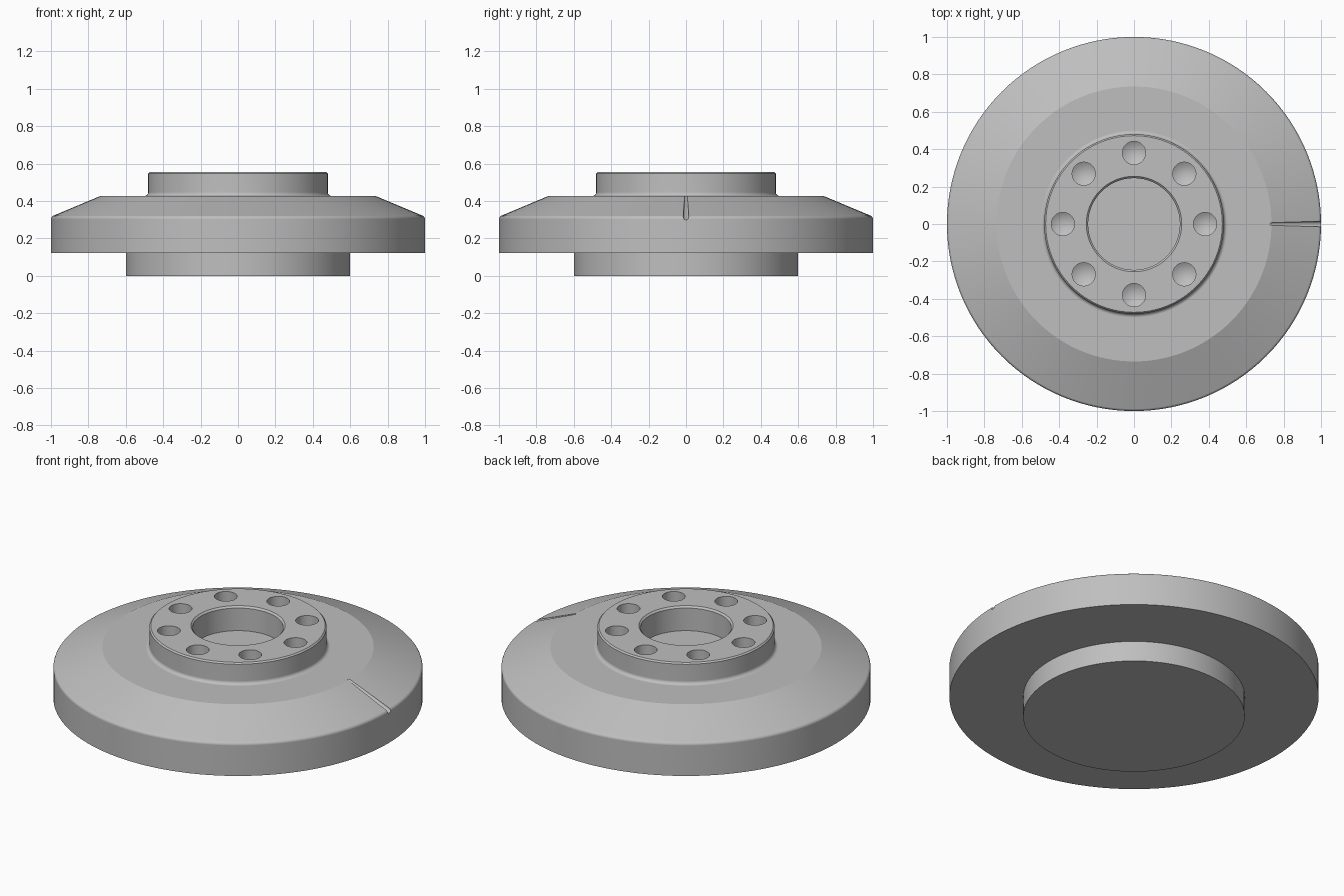
import bpy, bmesh
from math import sin, cos, pi, radians
from mathutils import Vector, Matrix

cube = bpy.data.objects.get("Cube")
if cube:
    bpy.data.objects.remove(cube, do_unlink=True)

metal = bpy.data.materials.new("plain grey metal")
metal.use_nodes = True
grey = (0.52, 0.52, 0.52, 1)
metal.diffuse_color = grey
metal.node_tree.nodes["Principled BSDF"].inputs["Base Color"].default_value = grey


def lathe(name, profile, segments):
    """Closed solid of revolution; profile points with r = 0 become poles."""
    bm = bmesh.new()
    rings = []
    for r, z in profile:
        if r == 0:
            rings.append([bm.verts.new((0, 0, z))] * segments)
        else:
            rings.append([bm.verts.new((r * cos(2 * pi * i / segments),
                                        r * sin(2 * pi * i / segments), z))
                          for i in range(segments)])
    for low, high in zip(rings, rings[1:]):
        for i in range(segments):
            j = (i + 1) % segments
            corners = list(dict.fromkeys((low[i], low[j], high[j], high[i])))
            bm.faces.new(corners)
    bmesh.ops.recalc_face_normals(bm, faces=bm.faces)
    mesh = bpy.data.meshes.new(name)
    bm.to_mesh(mesh)
    bm.free()
    mesh.materials.append(metal)
    obj = bpy.data.objects.new(name, mesh)
    bpy.context.collection.objects.link(obj)
    return obj


def arc(centre, radius, start, end, steps=6):
    angles = [radians(start + (end - start) * i / steps) for i in range(steps + 1)]
    return [(centre[0] + radius * cos(a), centre[1] + radius * sin(a)) for a in angles]


# Stepped disc: lower boss, rim, sloped shoulder, raised hub and blind bore
profile = [(0, 0), (0.6, 0), (0.6, 0.122), (1, 0.122)]
profile += arc((0.98, 0.303), 0.02, 0, 65, 5)
profile += [(0.735, 0.427)]
profile += arc((0.5, 0.447), 0.02, 270, 180)
profile += [(0.48, 0.547), (0.472, 0.555), (0.255, 0.555), (0.245, 0.545),
            (0.245, 0.41), (0, 0.41)]
disc = lathe("flanged_disc", profile, 128)

# Ring of drilled holes with conical bottoms
cutters = []
for i in range(8):
    a = i * pi / 4
    drill = lathe("hole_cutter", [(0, 0.418), (0.062, 0.455), (0.062, 0.6), (0, 0.6)], 32)
    drill.location = (0.38 * cos(a), 0.38 * sin(a), 0)
    cutters.append(drill)

# Tapered index groove down the shoulder on the left side
start, end = Vector((0.71, 0, 0.442)), Vector((1.03, 0, 0.302))
axis = end - start
groove = lathe("groove_cutter", [(0, 0), (0.007, 0), (0.016, axis.length),
                                 (0, axis.length)], 24)
groove.matrix_world = (Matrix.Translation(start)
                       @ axis.to_track_quat('Z', 'Y').to_matrix().to_4x4())
cutters.append(groove)

bpy.ops.object.select_all(action='DESELECT')
disc.select_set(True)
bpy.context.view_layer.objects.active = disc
for cutter in cutters:
    cutter.hide_render = True
    cut = disc.modifiers.new("cut", 'BOOLEAN')
    cut.operation = 'DIFFERENCE'
    cut.solver = 'EXACT'
    cut.object = cutter
    bpy.ops.object.modifier_apply(modifier=cut.name)
for cutter in cutters:
    bpy.data.objects.remove(cutter, do_unlink=True)

# Smooth round walls, crisp edges
bpy.ops.object.shade_smooth_by_angle(angle=radians(20))
weighted = disc.modifiers.new("weighted_normals", 'WEIGHTED_NORMAL')
weighted.keep_sharp = True
